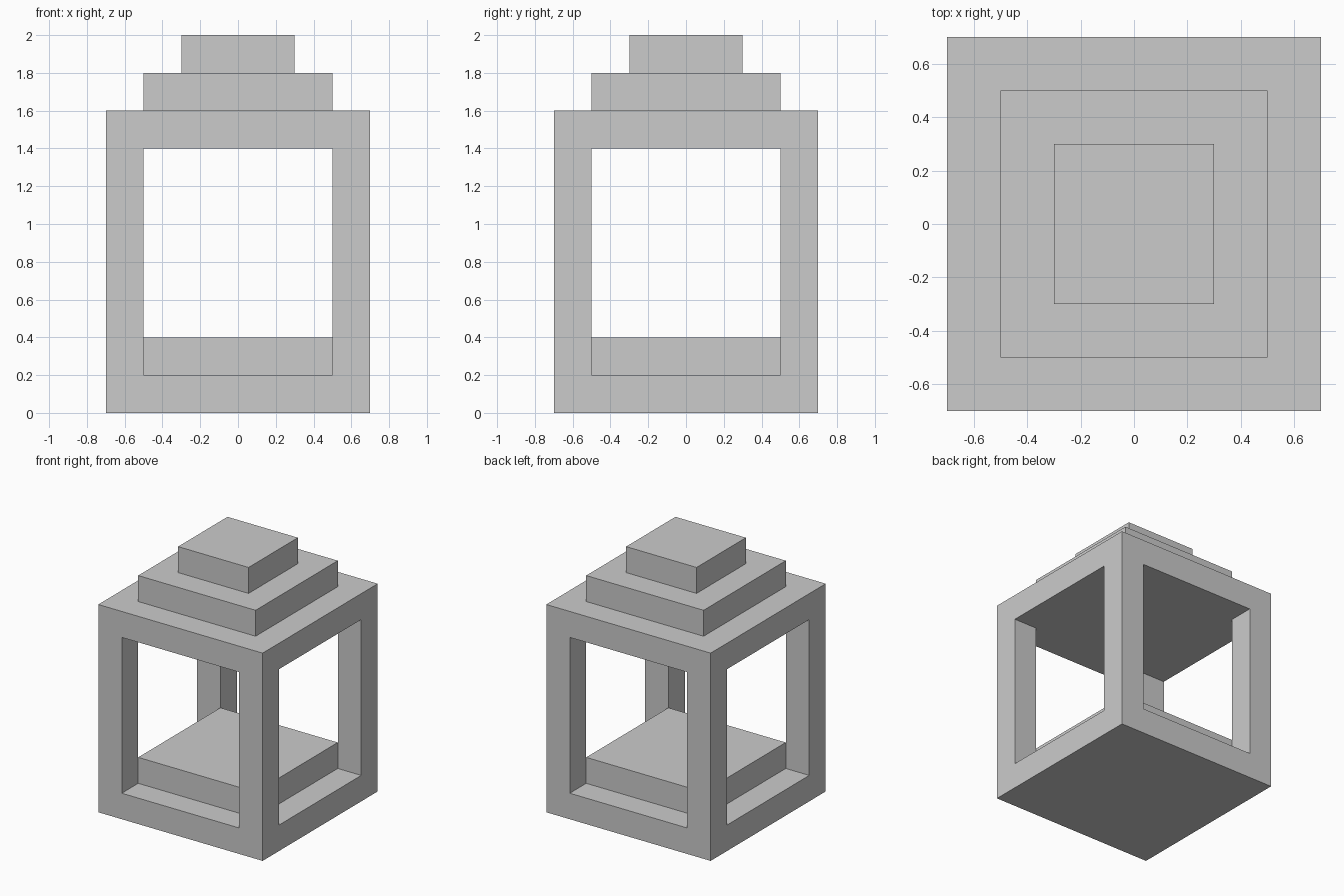
import bpy

cube = bpy.data.objects.get("Cube")
if cube:
    bpy.data.objects.remove(cube, do_unlink=True)

GREY = (0.6, 0.6, 0.6, 1)
mat = bpy.data.materials.new("plain grey")
mat.use_nodes = True
mat.diffuse_color = GREY
mat.node_tree.nodes["Principled BSDF"].inputs["Base Color"].default_value = GREY


def box(name, width, depth, bottom, top):
    """Upright block centred on the z axis."""
    bpy.ops.mesh.primitive_cube_add(size=1, location=(0, 0, (bottom + top) / 2))
    ob = bpy.context.object
    ob.name = name
    ob.scale = (width, depth, top - bottom)
    bpy.ops.object.transform_apply(location=True, rotation=False, scale=True)
    ob.data.materials.append(mat)
    return ob


# Lantern frame: a solid block with square openings cut through both ways
frame = box("lantern_frame", 1.4, 1.4, 0, 1.6)
for name, width, depth in (("side_opening_cutter", 2, 1), ("front_opening_cutter", 1, 2)):
    cutter = box(name, width, depth, 0.2, 1.4)
    cutter.hide_render = True
    cut = frame.modifiers.new(name, "BOOLEAN")
    cut.operation = "DIFFERENCE"
    cut.solver = "EXACT"
    cut.object = cutter
    bpy.context.view_layer.objects.active = frame
    bpy.ops.object.modifier_apply(modifier=cut.name)
    bpy.data.objects.remove(cutter, do_unlink=True)

# Raised floor inside the frame
box("floor_plinth", 1, 1, 0.2, 0.4)

# Stepped roof
box("lower_roof_step", 1, 1, 1.6, 1.8)
box("upper_roof_step", 0.6, 0.6, 1.8, 2)
